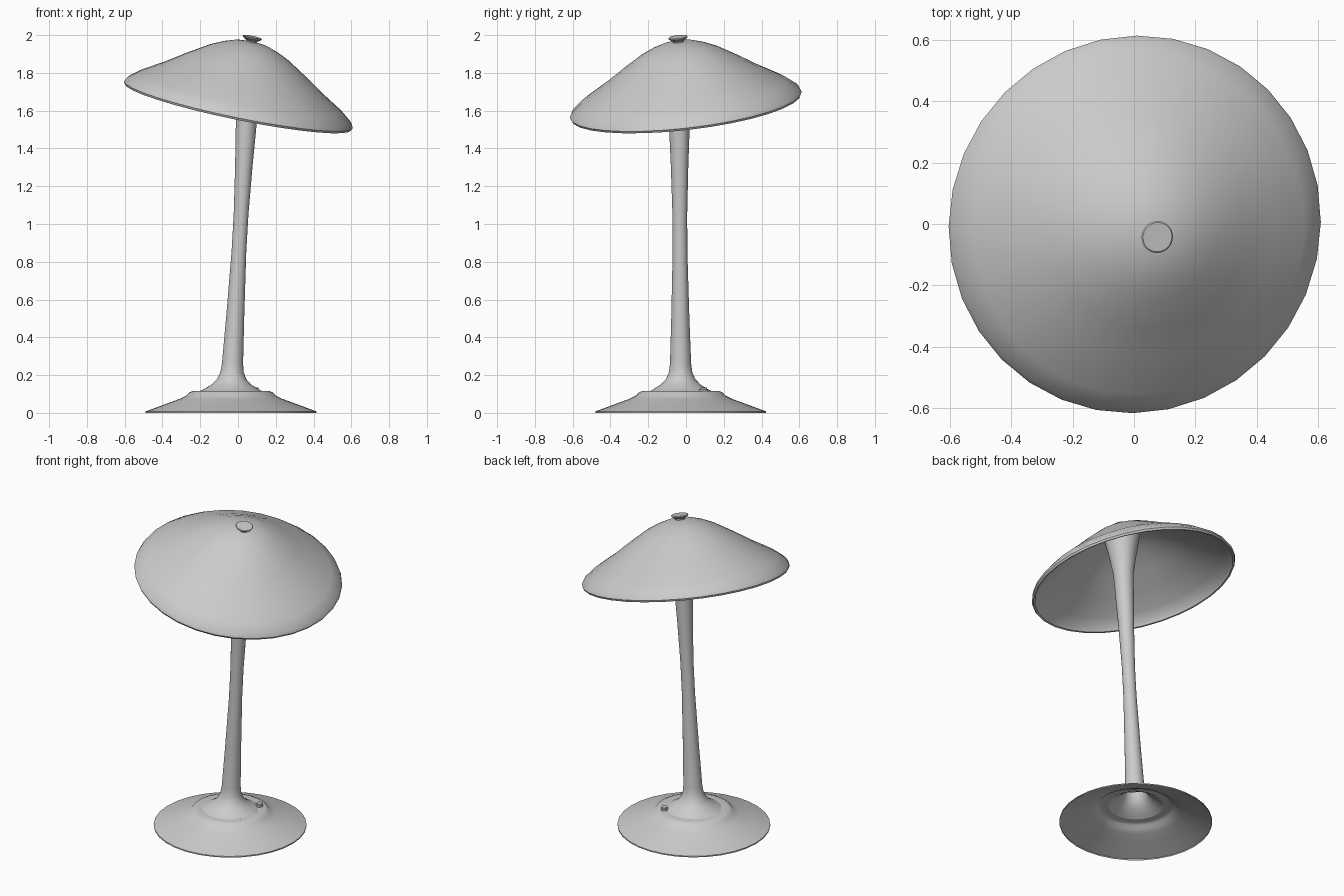
import bpy, bmesh, math
from mathutils import Vector, Matrix

if "Cube" in bpy.data.objects:
    bpy.data.objects.remove(bpy.data.objects["Cube"])

SIDES = 32


def lathe(name, profile, matrix=Matrix(), sides=SIDES, angle=30):
    """Spin a list of (radius, height) points about z, then place it."""
    bm = bmesh.new()
    rings = []
    for r, h in profile:
        if r == 0:
            rings.append([bm.verts.new((0, 0, h))] * sides)
        else:
            rings.append([bm.verts.new((r * math.cos(math.tau * i / sides),
                                        r * math.sin(math.tau * i / sides), h))
                          for i in range(sides)])
    for a, b in zip(rings, rings[1:]):
        for i in range(sides):
            j = (i + 1) % sides
            quad = list(dict.fromkeys((a[i], a[j], b[j], b[i])))
            bm.faces.new(quad)
    bm.transform(matrix)
    mesh = bpy.data.meshes.new(name)
    bm.to_mesh(mesh)
    bm.free()
    obj = bpy.data.objects.new(name, mesh)
    bpy.context.collection.objects.link(obj)
    bpy.ops.object.select_all(action='DESELECT')
    obj.select_set(True)
    bpy.context.view_layer.objects.active = obj
    bpy.ops.object.shade_smooth_by_angle(angle=math.radians(angle))
    return obj


# Base: hollow flared foot with a stepped hub
base_place = Matrix.Translation((-0.037, -0.028, 0))
lathe("base", [(0.452, 0), (0.452, 0.008), (0.40, 0.027), (0.33, 0.053),
               (0.27, 0.075), (0.236, 0.092), (0.222, 0.108), (0.205, 0.115),
               (0.165, 0.115)], base_place)

# Stem: leaning tube, flared at both ends
lean = Matrix(((1, 0, 0.0573, -0.044),
               (0, 1, -0.005, -0.0275),
               (0, 0, 1, 0),
               (0, 0, 0, 1)))
lathe("stem", [(0.165, 0.115), (0.145, 0.125), (0.105, 0.15), (0.078, 0.178),
               (0.062, 0.215), (0.056, 0.26), (0.048, 0.5), (0.039, 0.85),
               (0.039, 1.05), (0.046, 1.3), (0.054, 1.5), (0.060, 1.66),
               (0.080, 1.78), (0.108, 1.92)], lean)

# Switch: small button on the hub
lathe("switch", [(0.022, 0.11), (0.022, 0.124), (0.018, 0.126),
                 (0.018, 0.134), (0, 0.136)],
      Matrix.Translation((0.09, 0.094, 0)), sides=16)

# Shade: thin tilted shell with a rolled rim
axis = Vector((0.2, -0.112, 0.973)).normalized()
tilt = Vector((0, 0, 1)).rotation_difference(axis).to_matrix().to_4x4()
shade_place = Matrix.Translation((0, 0, 1.62)) @ tilt
lathe("shade", [(0, 0.346), (0.09, 0.335), (0.21, 0.281), (0.32, 0.214),
                (0.43, 0.14), (0.543, 0.068), (0.592, 0.024), (0.602, 0.002),
                (0.612, 0.0), (0.618, 0.012), (0.608, 0.033), (0.55, 0.08),
                (0.43, 0.153), (0.32, 0.227), (0.215, 0.293), (0.15, 0.324),
                (0.09, 0.345), (0, 0.357)][::-1], shade_place)

# Finial: flat cap on top of the shade
lathe("finial", [(0.028, 0.345), (0.030, 0.360), (0.050, 0.373),
                 (0.052, 0.378), (0.048, 0.381), (0, 0.381)],
      shade_place)
